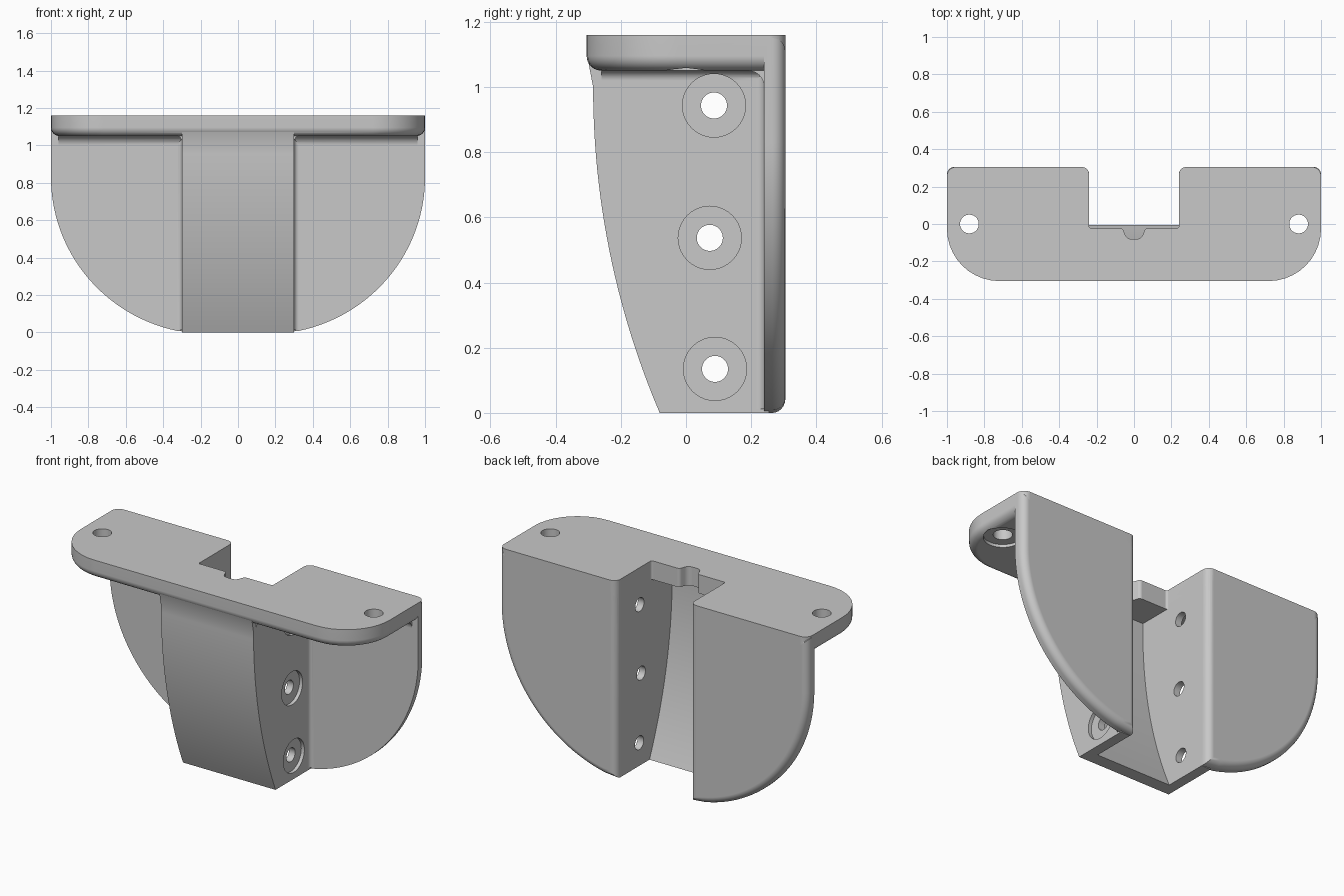
import bpy, bmesh, math
from mathutils import Vector

cube = bpy.data.objects.get("Cube")
if cube:
    bpy.data.objects.remove(cube)

grey = bpy.data.materials.new("plain grey")
grey.use_nodes = True
COLOUR = (0.58, 0.58, 0.58, 1)
grey.diffuse_color = COLOUR
grey.node_tree.nodes["Principled BSDF"].inputs["Base Color"].default_value = COLOUR

AXES = {"x": lambda a, b, t: (t, a, b),
        "y": lambda a, b, t: (a, t, b),
        "z": lambda a, b, t: (a, b, t)}


def prism(name, pts, axis, lo, hi, bevel=0, pick=None):
    """Extrude a closed outline along an axis; optionally round chosen edges."""
    bm = bmesh.new()
    place = AXES[axis]
    ends = [[bm.verts.new(place(a, b, t)) for a, b in pts] for t in (lo, hi)]
    for ring in ends:
        bm.faces.new(ring)
    n = len(pts)
    for i in range(n):
        j = (i + 1) % n
        bm.faces.new((ends[0][i], ends[0][j], ends[1][j], ends[1][i]))
    bmesh.ops.recalc_face_normals(bm, faces=bm.faces)
    if pick:
        edges = [e for e in bm.edges if pick(e.verts[0].co, e.verts[1].co)]
        bmesh.ops.bevel(bm, geom=edges, offset=bevel, segments=6,
                        profile=0.5, affect="EDGES")
        bmesh.ops.recalc_face_normals(bm, faces=bm.faces)
    mesh = bpy.data.meshes.new(name)
    bm.to_mesh(mesh)
    bm.free()
    mesh.materials.append(grey)
    ob = bpy.data.objects.new(name, mesh)
    bpy.context.collection.objects.link(ob)
    return ob


def rounded(corners, steps=8):
    """Polygon from (x, y, radius) corners with each corner rounded."""
    out = []
    for i, (x, y, r) in enumerate(corners):
        if r == 0:
            out.append((x, y))
            continue
        p = Vector((x, y))
        u = (Vector(corners[i - 1][:2]) - p).normalized()
        v = (Vector(corners[(i + 1) % len(corners)][:2]) - p).normalized()
        half = math.acos(max(-1, min(1, u.dot(v)))) / 2
        centre = p + (u + v).normalized() * (r / math.sin(half))
        reach = r / math.tan(half)
        a, b = p + u * reach - centre, p + v * reach - centre
        sweep = math.pi - 2 * half
        for k in range(steps + 1):
            t = sweep * k / steps
            d = (a * math.sin(sweep - t) + b * math.sin(t)) / math.sin(sweep)
            out.append((round(centre.x + d.x, 5), round(centre.y + d.y, 5)))
    return out


def mirrored(half):
    return half + [(-x, y, r) for x, y, r in reversed(half)]


def circle(a, b, r, n=40):
    return [(a + r * math.cos(math.tau * k / n), b + r * math.sin(math.tau * k / n))
            for k in range(n)]


def fillet(a, b, sa, sb, r, e):
    """Concave corner filler at (a, b), opening toward signs (sa, sb)."""
    arc = [math.pi / 2 * k / 8 for k in range(9)]
    return ([(a - sa * e, b - sb * e), (a + sa * r, b - sb * e)]
            + [(a + sa * r * (1 - math.sin(t)), b + sb * r * (1 - math.cos(t))) for t in arc]
            + [(a - sa * e, b + sb * r)])


def combine(target, tool, operation):
    mod = target.modifiers.new(operation, "BOOLEAN")
    mod.operation, mod.solver, mod.object = operation, "EXACT", tool
    bpy.context.view_layer.objects.active = target
    bpy.ops.object.modifier_apply(modifier=mod.name)
    bpy.data.objects.remove(tool)


TOP, UNDER, FRONT, BACK = 1.16, 1.05, -0.305, 0.305
WALL_OUT, WALL_IN, WING_FRONT = 0.30, 0.24, 0.24


def bow(z, thickness=0.0):
    """Depth of the bowed front wall at a height."""
    return 2.265 - math.sqrt((2.55 - thickness) ** 2 - (1 - z) ** 2)


# Top plate with rounded lower rim, rear notch and cable groove
plate = prism("mounting_bracket",
              rounded(mirrored([(1, BACK, 0.048), (1, FRONT, 0.28)]), 10),
              "z", UNDER, TOP, 0.045, lambda p, q: max(p.z, q.z) < UNDER + 0.01)
notch = mirrored([(0.04, -0.08, 0.035), (0.06, -0.023, 0.02), (WALL_IN, -0.023, 0.012),
                  (WALL_IN, BACK, 0.04), (0.4, BACK, 0), (0.4, 0.5, 0)])
combine(plate, prism("notch_cutter", rounded(notch), "z", 1, 1.3), "DIFFERENCE")

# Channel: bowed front wall with two side walls, open at the back
outer = [(bow(k / 24), k / 24) for k in range(25)]
outer += [(FRONT + 0.001, 1.1), (0.255, 1.1), (0.255, 0)]
channel = prism("channel", outer, "x", -WALL_OUT, WALL_OUT)
inner = [(bow(z, 0.07), z) for z in (-0.1 + 1.3 * k / 28 for k in range(29))]
combine(channel, prism("channel_cutter", inner + [(0.5, 1.2), (0.5, -0.1)],
                       "x", -WALL_IN, WALL_IN), "DIFFERENCE")
combine(plate, channel, "UNION")

for s in (1, -1):
    # Back wing with curved lower outline and rounded rear rim
    arc = [(0.15 + 0.85 * math.sin(t), 0.83 - 0.84 * math.cos(t))
           for t in (math.radians(12 + 78 * k / 32) for k in range(33))]
    outline = [(WALL_IN, 1.15), (WALL_IN, 0)] + arc + [(1, 1.15)]
    wing = prism("wing", [(s * x, z) for x, z in outline], "y", WING_FRONT, BACK, 0.04,
                 lambda p, q: min(p.y, q.y) > BACK - 0.01)
    combine(plate, wing, "UNION")

    # Soft inside corners between plate, wing and wall
    ends = sorted((s * 0.29, s * 0.96))
    combine(plate, prism("plate_wing_fillet", fillet(WING_FRONT, UNDER, -1, -1, 0.05, 0.012),
                         "x", *ends), "UNION")
    combine(plate, prism("plate_wall_fillet", fillet(s * WALL_OUT, UNDER, s, -1, 0.03, 0.015),
                         "y", -0.26, 0.25), "UNION")
    combine(plate, prism("wall_wing_fillet", fillet(s * WALL_OUT, WING_FRONT, s, -1, 0.025, 0.008),
                         "z", 0.012, 1.08), "UNION")

    # Screw holes with recesses through the side walls
    for y, z in ((0.086, 0.943), (0.073, 0.537), (0.089, 0.135)):
        for r, a, b in ((0.097, 0.28, 0.36), (0.04, 0.2, 0.4)):
            combine(plate, prism("screw_cutter", circle(y, z, r), "x",
                                 *sorted((s * a, s * b))), "DIFFERENCE")

    # Screw holes through the plate, recessed from below
    for r, a, b in ((0.1, 0.98, 1.067), (0.05, 1.0, 1.3)):
        combine(plate, prism("plate_cutter", circle(s * 0.88, 0, r), "z", a, b), "DIFFERENCE")

# Smooth curved surfaces, keep hard edges crisp
bpy.ops.object.select_all(action="DESELECT")
plate.select_set(True)
bpy.context.view_layer.objects.active = plate
bpy.ops.object.shade_smooth_by_angle(angle=math.radians(30))
weighted = plate.modifiers.new("weighted_normals", "WEIGHTED_NORMAL")
weighted.keep_sharp = True
